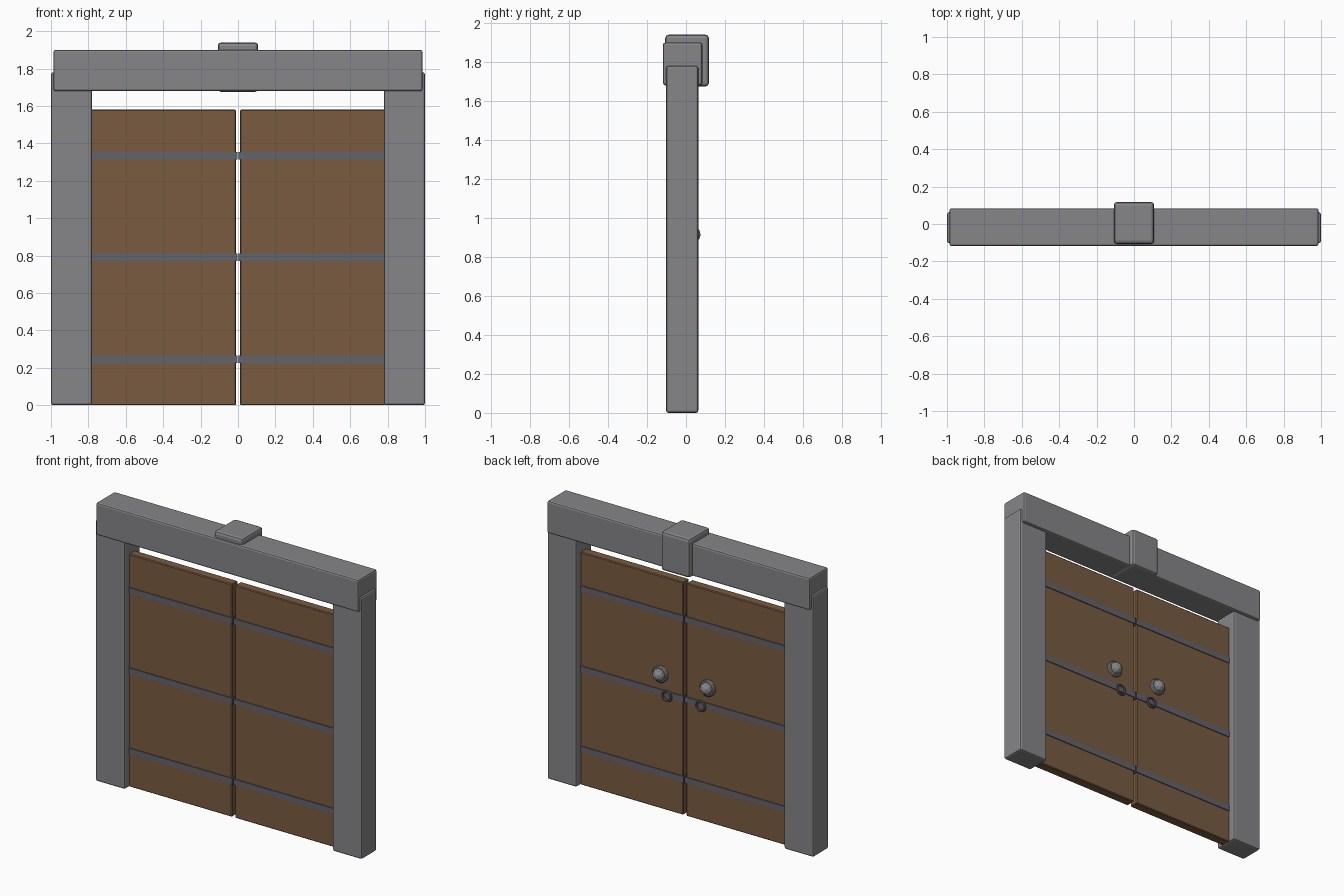
import bpy
from math import pi

if "Cube" in bpy.data.objects:
    bpy.data.objects.remove(bpy.data.objects["Cube"])


def material(name, rgb):
    m = bpy.data.materials.new(name)
    m.diffuse_color = (*rgb, 1)
    m.use_nodes = True
    m.node_tree.nodes["Principled BSDF"].inputs["Base Color"].default_value = m.diffuse_color
    return m


STONE = material("stone", (0.24, 0.24, 0.25))
WOOD = material("wood", (0.19, 0.105, 0.052))
IRON = material("iron", (0.125, 0.125, 0.15))


def finish(ob, name, mat):
    ob.name = name
    ob.data.materials.append(mat)
    return ob


def box(name, lo, hi, mat, bevel=0.0, segments=2):
    """Box between two corners, with optional rounded edges."""
    bpy.ops.mesh.primitive_cube_add(
        size=1, location=[(a + b) / 2 for a, b in zip(lo, hi)])
    ob = finish(bpy.context.object, name, mat)
    ob.scale = [b - a for a, b in zip(lo, hi)]
    bpy.ops.object.transform_apply(location=False, rotation=False, scale=True)
    if bevel:
        mod = ob.modifiers.new("bevel", 'BEVEL')
        mod.width = bevel
        mod.segments = segments
    return ob


# Stone lintel and keystone
box("lintel", (-0.987, -0.118, 1.68), (0.987, 0.084, 1.9), STONE, 0.012)
box("keystone", (-0.108, -0.107, 1.675), (0.108, 0.118, 1.94), STONE, 0.018)

for side, label in ((-1, "left"), (1, "right")):
    def span(a, b):
        return sorted((side * a, side * b))

    # Stone post
    x0, x1 = span(0.78, 1.0)
    box(label + "_post", (x0, -0.102, 0), (x1, 0.063, 1.78), STONE, 0.012)

    # Wooden door leaf
    x0, x1 = span(0.011, 0.785)
    box(label + "_door", (x0, -0.05, 0), (x1, 0.014, 1.58), WOOD, 0.005, 1)

    # Iron straps wrapping the leaf
    x0, x1 = span(0.004, 0.785)
    for i, z in enumerate((0.245, 0.79, 1.335)):
        box(f"{label}_strap_{i + 1}", (x0, -0.056, z - 0.02),
            (x1, 0.02, z + 0.02), IRON)

    # Knob with round backing plate
    bpy.ops.mesh.primitive_cylinder_add(
        vertices=16, radius=0.055, depth=0.03,
        location=(side * 0.178, 0.02, 0.915), rotation=(-pi / 2, 0, 0))
    plate = finish(bpy.context.object, label + "_knob_plate", STONE)
    mod = plate.modifiers.new("bevel", 'BEVEL')
    mod.width = 0.006
    bpy.ops.mesh.primitive_ico_sphere_add(
        subdivisions=2, radius=0.043,
        location=(side * 0.178, 0.032, 0.915), rotation=(-pi / 2, 0, 0))
    finish(bpy.context.object, label + "_knob", STONE)

    # Pull ring
    bpy.ops.mesh.primitive_torus_add(
        major_radius=0.032, minor_radius=0.008, major_segments=16,
        minor_segments=8, location=(side * 0.127, 0.024, 0.78),
        rotation=(pi / 2, 0, 0))
    finish(bpy.context.object, label + "_pull_ring", IRON)
